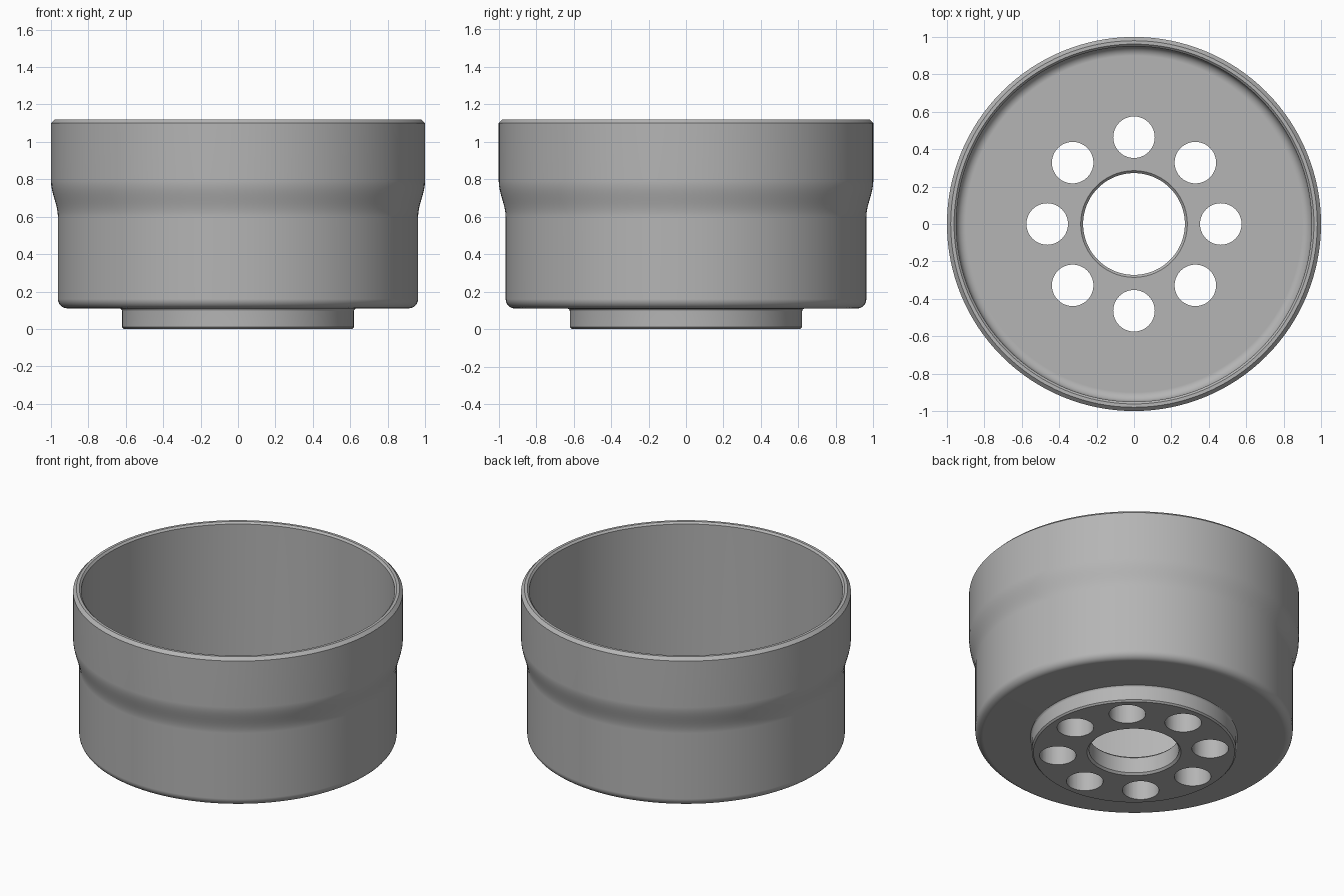
import bpy
import bmesh
from math import sin, cos, pi, radians

cube = bpy.data.objects.get("Cube")
if cube:
    bpy.data.objects.remove(cube, do_unlink=True)

SEGMENTS = 128

grey = bpy.data.materials.new("metal grey")
grey.use_nodes = True
grey_value = (0.46, 0.46, 0.46, 1.0)
grey.diffuse_color = grey_value
grey.node_tree.nodes["Principled BSDF"].inputs["Base Color"].default_value = grey_value


def arc(cx, cz, r, start, end, steps=6):
    """Points of a fillet in the profile plane, angles in degrees."""
    angles = [radians(start + (end - start) * i / steps) for i in range(steps + 1)]
    return [(cx + r * cos(a), cz + r * sin(a)) for a in angles]


def flare(r0, z0, r1, z1, steps=8):
    """Smooth S-shaped change of radius."""
    ts = [i / steps for i in range(steps + 1)]
    return [(r0 + (r1 - r0) * t * t * (3 - 2 * t), z0 + (z1 - z0) * t) for t in ts]


def lathe(name, profile):
    """Revolve a closed profile of (radius, height) points about z."""
    bm = bmesh.new()
    rings = []
    for i in range(SEGMENTS):
        a = 2 * pi * i / SEGMENTS
        rings.append([bm.verts.new((r * cos(a), r * sin(a), z)) for r, z in profile])
    n = len(profile)
    for i, ring in enumerate(rings):
        nxt = rings[(i + 1) % SEGMENTS]
        for j in range(n):
            k = (j + 1) % n
            bm.faces.new((ring[j], nxt[j], nxt[k], ring[k]))
    bmesh.ops.recalc_face_normals(bm, faces=bm.faces)
    mesh = bpy.data.meshes.new(name)
    bm.to_mesh(mesh)
    bm.free()
    obj = bpy.data.objects.new(name, mesh)
    bpy.context.collection.objects.link(obj)
    mesh.materials.append(grey)
    return obj


# Cup wall, floor, raised foot and centre bore as one turned profile
profile = [(0.285, 0), (0.61, 0)]
profile += [(0.62, 0.01), (0.62, 0.095)]
profile += arc(0.635, 0.095, 0.015, 180, 90, 3)[1:]      # foot to underside
profile += arc(0.913, 0.16, 0.05, -90, 0)                # lower outer edge
profile += flare(0.963, 0.60, 1.0, 0.79)                 # widening collar
profile += [(1.0, 1.10), (0.98, 1.12), (0.962, 1.12), (0.95, 1.108)]
profile += arc(0.90, 0.18, 0.05, 0, -90)                 # inner floor fillet
profile += [(0.285, 0.13), (0.272, 0.117), (0.272, 0.013)]
cup = lathe("cup_body", profile)

# Cutters for the ring of eight bolt holes
bm = bmesh.new()
for i in range(8):
    a = i * pi / 4
    new = bmesh.ops.create_cone(bm, cap_ends=True, segments=48, radius1=0.111,
                                radius2=0.111, depth=0.6)
    bmesh.ops.translate(bm, verts=new["verts"],
                        vec=(0.464 * cos(a), 0.464 * sin(a), 0.07))
cutter_mesh = bpy.data.meshes.new("bolt_hole_cutter")
bm.to_mesh(cutter_mesh)
bm.free()
cutter_mesh.materials.append(grey)
cutter = bpy.data.objects.new("bolt_hole_cutter", cutter_mesh)
bpy.context.collection.objects.link(cutter)
cutter.hide_render = True

bpy.ops.object.select_all(action="DESELECT")
bpy.context.view_layer.objects.active = cup
cup.select_set(True)
holes = cup.modifiers.new("bolt holes", "BOOLEAN")
holes.operation = "DIFFERENCE"
holes.solver = "EXACT"
holes.object = cutter
bpy.ops.object.modifier_apply(modifier=holes.name)
bpy.data.objects.remove(cutter, do_unlink=True)

# Smooth turned surfaces with crisp machined edges
bpy.ops.object.shade_smooth_by_angle(angle=radians(30))
weighted = cup.modifiers.new("weighted normals", "WEIGHTED_NORMAL")
weighted.keep_sharp = True
